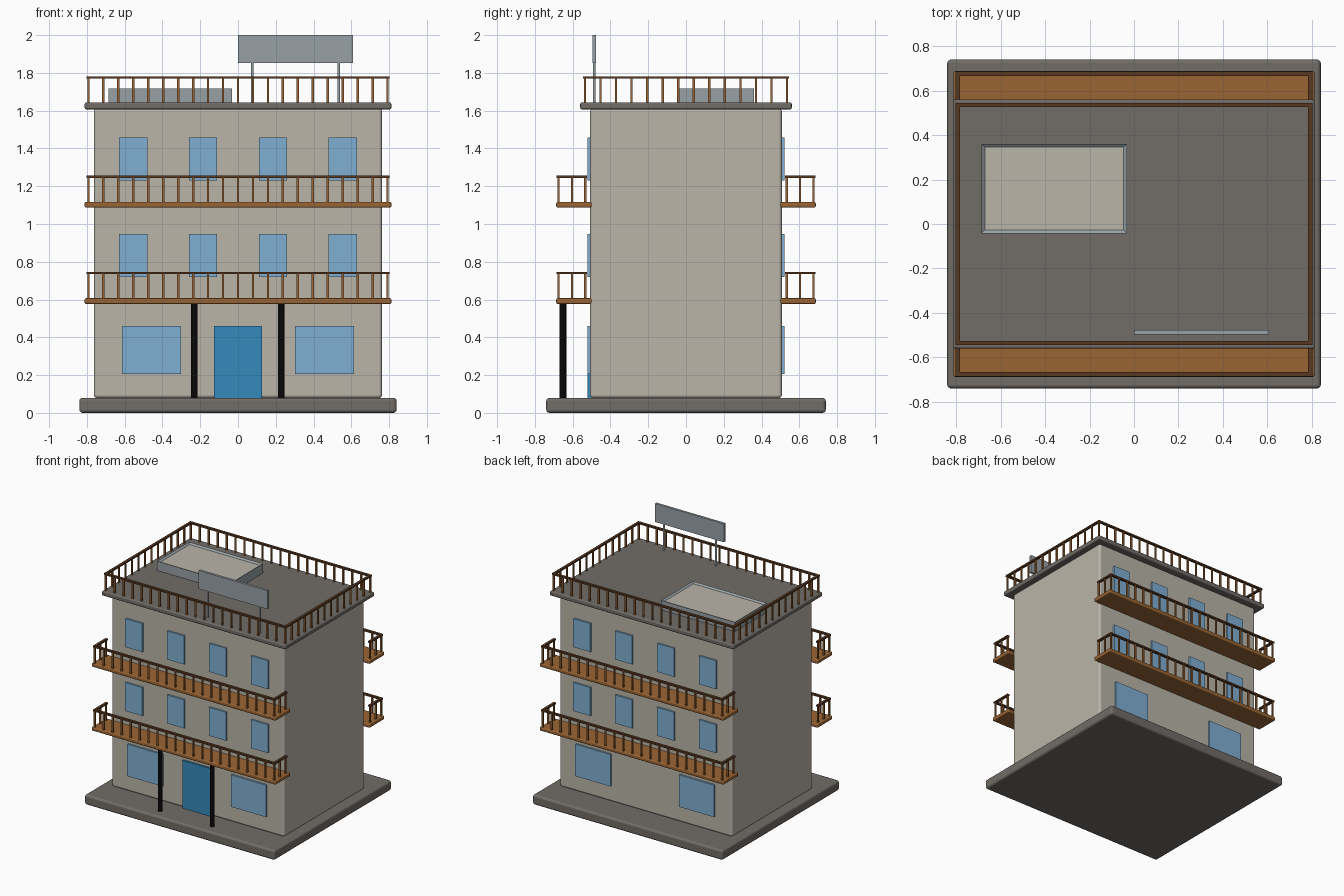
import bpy
import bmesh
from mathutils import Matrix, Vector

cube = bpy.data.objects.get("Cube")
if cube:
    bpy.data.objects.remove(cube, do_unlink=True)


def material(name, hex_code):
    srgb = [int(hex_code[i:i + 2], 16) / 255 for i in (0, 2, 4)]
    colour = [c / 12.92 if c < 0.04 else ((c + 0.055) / 1.055) ** 2.4 for c in srgb] + [1]
    mat = bpy.data.materials.new(name)
    mat.use_nodes = True
    mat.diffuse_color = colour
    mat.node_tree.nodes["Principled BSDF"].inputs["Base Color"].default_value = colour
    return mat


WALL = material("wall cream", "bab5a9")
STONE = material("stone grey", "716c67")
WOOD = material("wood brown", "9a6534")
RAIL = material("dark wood", "573820")
GLASS = material("window blue", "7fafd2")
DOOR = material("door blue", "338abb")
IRON = material("black iron", "080808")
METAL = material("metal grey", "97a1a5")


def add_object(name, bm, mat, bevel=0.0):
    mesh = bpy.data.meshes.new(name)
    bm.to_mesh(mesh)
    bm.free()
    mesh.materials.append(mat)
    obj = bpy.data.objects.new(name, mesh)
    bpy.context.collection.objects.link(obj)
    if bevel:
        mod = obj.modifiers.new("soft edges", "BEVEL")
        mod.width = bevel
        mod.segments = 3
        mesh.polygons.foreach_set("use_smooth", [True] * len(mesh.polygons))
        mod.harden_normals = True
    return obj


def add_box(bm, low, high):
    low, high = Vector(low), Vector(high)
    place = Matrix.Translation((low + high) / 2) @ Matrix.Diagonal((high - low).to_4d())
    bmesh.ops.create_cube(bm, size=1, matrix=place)


def box(name, low, high, mat, bevel=0.0):
    bm = bmesh.new()
    add_box(bm, low, high)
    return add_object(name, bm, mat, bevel)


def pole(name, x, y, z0, z1, radius, mat):
    bm = bmesh.new()
    bmesh.ops.create_cone(bm, cap_ends=True, segments=12, radius1=radius, radius2=radius,
                          depth=z1 - z0, matrix=Matrix.Translation((x, y, (z0 + z1) / 2)))
    return add_object(name, bm, mat)


def railing(name, runs, z0, z1):
    """Each run is (start xy, end xy, number of gaps)."""
    posts, rails = bmesh.new(), bmesh.new()
    half, wide, thick = 0.006, 0.01, 0.013
    for start, end, gaps in runs:
        a, b = Vector(start), Vector(end)
        for i in range(gaps + 1):
            p = a.lerp(b, i / gaps)
            add_box(posts, (p.x - half, p.y - half, z0), (p.x + half, p.y + half, z1 - thick / 2))
        add_box(rails, (min(a.x, b.x) - wide, min(a.y, b.y) - wide, z1 - thick),
                (max(a.x, b.x) + wide, max(a.y, b.y) + wide, z1))
    add_object(name + "_posts", posts, WOOD)
    add_object(name + "_handrail", rails, RAIL)


# Main masses
box("ground_plinth", (-0.84, -0.74, 0), (0.84, 0.74, 0.08), STONE, 0.018)
box("building_body", (-0.763, -0.508, 0.078), (0.763, 0.508, 1.612), WALL, 0.018)
box("roof_slab", (-0.812, -0.56, 1.607), (0.812, 0.56, 1.643), STONE, 0.009)

# Roof railing
RX, RY = 0.792, 0.535
railing("roof_railing", [((-RX, -RY), (RX, -RY), 20), ((-RX, RY), (RX, RY), 20),
                         ((-RX, -RY), (-RX, RY), 13), ((RX, -RY), (RX, RY), 13)], 1.64, 1.782)

# Balconies and windows on the front and back
for side, s in (("front", -1), ("back", 1)):
    for floor, z in (("lower", 0.577), ("upper", 1.087)):
        label = f"{side}_{floor}"
        ys = sorted((s * 0.5, s * 0.687))
        box(label + "_balcony", (-0.812, ys[0], z), (0.812, ys[1], z + 0.03), WOOD, 0.008)
        outer, inner = s * 0.675, s * 0.533
        railing(label + "_balcony_railing",
                [((-RX, outer), (RX, outer), 20),
                 ((-RX, inner), (-RX, outer), 2), ((RX, inner), (RX, outer), 2)],
                z + 0.026, z + 0.17)
        wy = sorted((s * 0.5, s * 0.522))
        for i in range(4):
            x = -0.555 + i * 0.37
            box(f"{label}_window_{i + 1}", (x - 0.075, wy[0], z + 0.143),
                (x + 0.075, wy[1], z + 0.37), GLASS)
    for end, x in (("right", -0.458), ("left", 0.458)):
        box(f"{side}_{end}_ground_window", (x - 0.155, wy[0], 0.205), (x + 0.155, wy[1], 0.46), GLASS)

# Entrance
box("front_door", (-0.126, -0.522, 0.079), (0.126, -0.5, 0.461), DOOR)
for end, x in (("right", -0.231), ("left", 0.229)):
    pole(f"{end}_entrance_column", x, -0.651, 0.078, 0.58, 0.0175, IRON)

# Skylight with a raised metal frame around a pale panel
bm = bmesh.new()
add_box(bm, (-0.685, -0.042, 1.64), (-0.032, 0.36, 1.718))
bm.faces.ensure_lookup_table()
top = max(bm.faces, key=lambda f: f.calc_center_median().z)
bmesh.ops.inset_region(bm, faces=[top], thickness=0.021)
bmesh.ops.translate(bm, verts=top.verts, vec=(0, 0, -0.012))
bmesh.ops.inset_region(bm, faces=[top], thickness=0.001)
top.material_index = 1
skylight = add_object("skylight", bm, METAL)
skylight.data.materials.append(WALL)

# Blank roof board on two thin poles
box("roof_board", (0, -0.496, 1.853), (0.608, -0.477, 2.0), METAL)
for end, x in (("right", 0.075), ("left", 0.534)):
    pole(f"{end}_board_pole", x, -0.486, 1.64, 1.86, 0.007, METAL)
